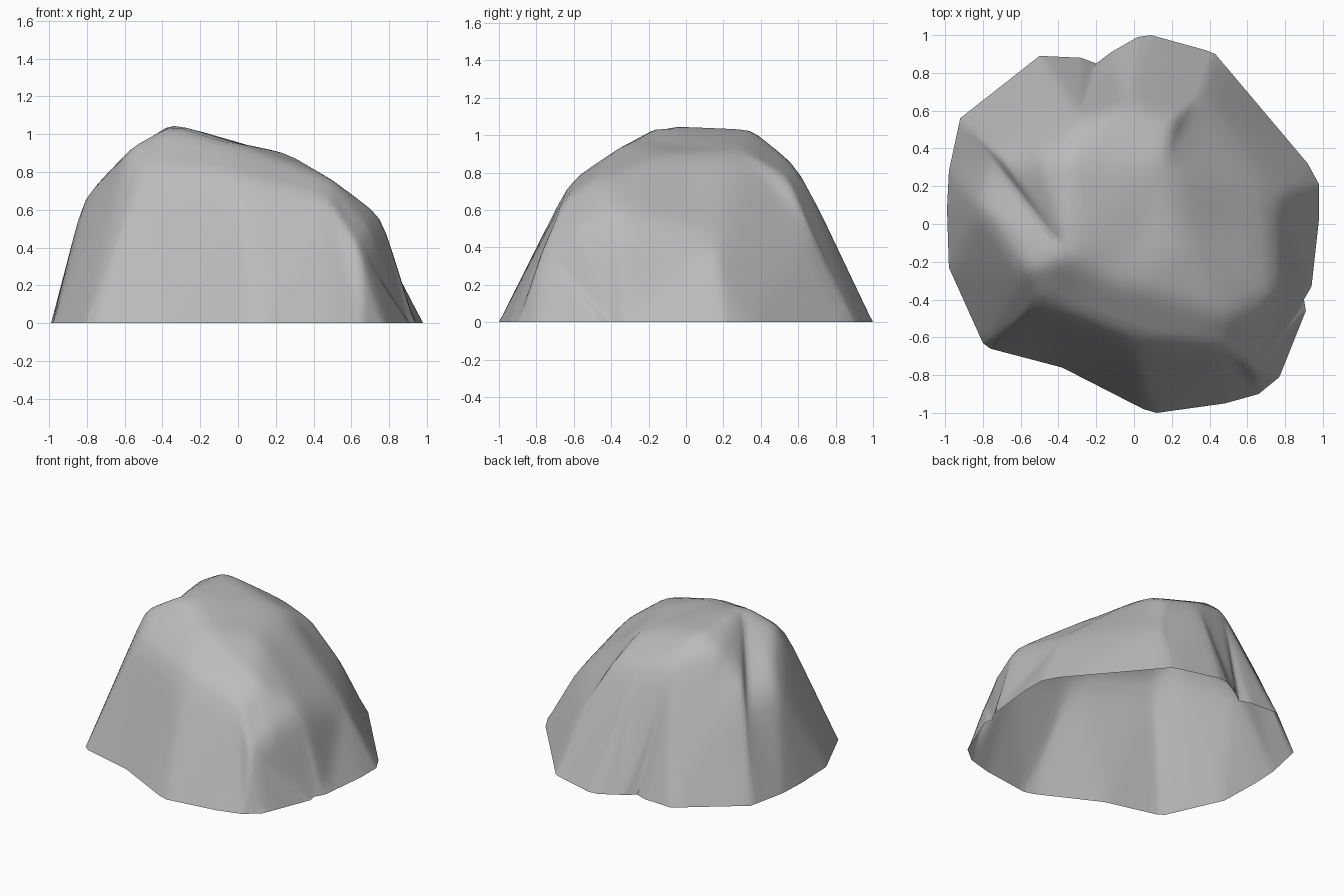
import bpy
import bmesh

default_cube = bpy.data.objects.get("Cube")
if default_cube:
    bpy.data.objects.remove(default_cube, do_unlink=True)

# Contours of the boulder, counter-clockwise from the +x side
GROUND = [(.98, .03), (.98, .21), (.92, .32), (.43, .9), (.38, .92), (.09, 1), (.02, .99),
          (-.12, .91), (-.2, .85), (-.28, .88), (-.5, .89), (-.92, .56), (-.98, .28),
          (-.99, .08), (-.98, -.23), (-.8, -.63), (-.76, -.66), (-.38, -.76), (.05, -.98),
          (.12, -1), (.48, -.95), (.66, -.9), (.77, -.81), (.91, -.46), (.9, -.4), (.94, -.33)]
SHOULDER = [(.75, .15, .44), (.36, .68, .45), (.2, .55, .77), (-.03, .62, .8), (-.29, .57, .85),
            (-.53, .36, .94), (-.7, .35, .75), (-.74, .33, .63), (-.81, .09, .69),
            (-.58, -.24, .93), (-.51, -.42, .82), (0, -.62, .76), (.47, -.66, .65),
            (.65, -.77, .39), (.7, -.6, .49), (.76, -.34, .57)]
CROWN = [(.27, -.12, .9), (.17, .3, .91), (-.35, .34, 1.04), (-.35, -.15, 1.06),
         (-.07, -.31, .97), (.49, -.48, .77)]

# Order in which the facets step along the outer (o) or inner (i) contour
LOWER_FACETS = "ooioioioooioooiioioiooioiooiooiooioooiioio"
UPPER_FACETS = "ioooiooioooooioiooooio"


def make_ring(bm, points):
    """Add one contour of vertices."""
    return [bm.verts.new((p[0], p[1], p[2] if len(p) > 2 else 0)) for p in points]


def zip_rings(bm, outer, inner, steps):
    """Fill the band between two contours with triangles."""
    o = i = 0
    for step in steps:
        a, b = outer[o % len(outer)], inner[i % len(inner)]
        if step == "o":
            o += 1
            bm.faces.new((a, outer[o % len(outer)], b))
        else:
            i += 1
            bm.faces.new((a, inner[i % len(inner)], b))


# Stone material
stone = bpy.data.materials.new("grey_stone")
stone.use_nodes = True
grey = (.5, .5, .5, 1)
stone.diffuse_color = grey
shader = next(n for n in stone.node_tree.nodes if n.type == "BSDF_PRINCIPLED")
shader.inputs["Base Color"].default_value = grey
shader.inputs["Roughness"].default_value = .9

# Faceted shell, open underneath
bm = bmesh.new()
ground = make_ring(bm, GROUND)
shoulder = make_ring(bm, SHOULDER)
crown = make_ring(bm, CROWN)
zip_rings(bm, ground, shoulder, LOWER_FACETS)
zip_rings(bm, shoulder, crown, UPPER_FACETS)
cap = bm.faces.new(crown)
bmesh.ops.triangulate(bm, faces=[cap])
bmesh.ops.recalc_face_normals(bm, faces=bm.faces[:])

# Worn edges: subdivide the facets and relax all but the ground contour
bmesh.ops.subdivide_edges(bm, edges=bm.edges[:], cuts=5, use_grid_fill=True)
bmesh.ops.triangulate(bm, faces=bm.faces[:])
free = [v for v in bm.verts if not v.is_boundary]
for _ in range(2):
    bmesh.ops.smooth_vert(bm, verts=free, factor=.5,
                          use_axis_x=True, use_axis_y=True, use_axis_z=True)

mesh = bpy.data.meshes.new("boulder")
bm.to_mesh(mesh)
bm.free()
mesh.materials.append(stone)
boulder = bpy.data.objects.new("boulder", mesh)
bpy.context.collection.objects.link(boulder)

# Soft shading with the tight folds kept sharp
bpy.ops.object.select_all(action="DESELECT")
boulder.select_set(True)
bpy.context.view_layer.objects.active = boulder
bpy.ops.object.shade_smooth_by_angle(angle=.9)
